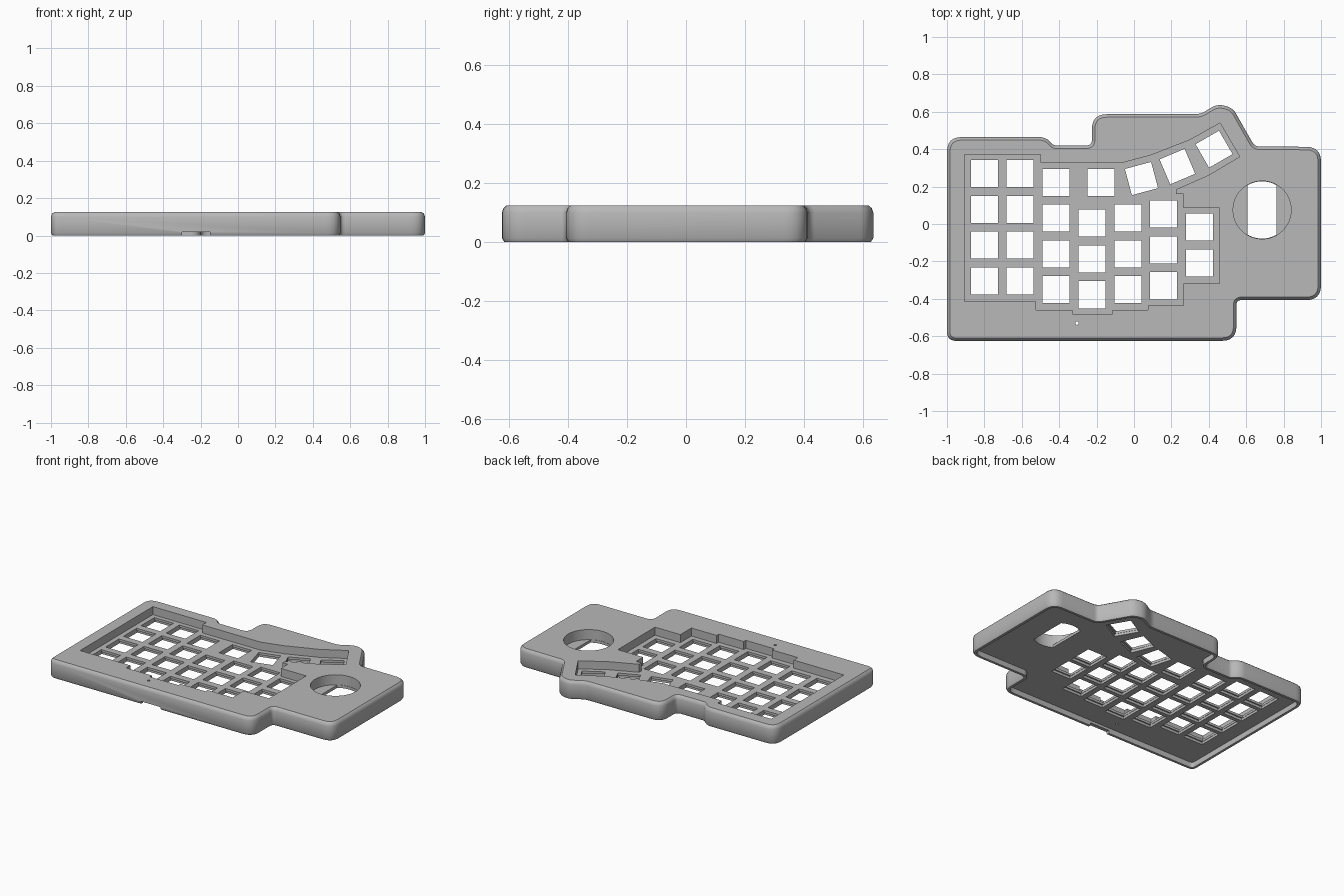
import bpy, bmesh
from math import radians, cos, sin, pi
from mathutils import Vector

cube = bpy.data.objects.get("Cube")
if cube:
    bpy.data.objects.remove(cube, do_unlink=True)

HEIGHT, PLATE_TOP, PLATE_UNDER = 0.125, 0.07, 0.037

grey = bpy.data.materials.new("case grey")
grey.use_nodes = True
colour = (0.48, 0.48, 0.48, 1)
grey.diffuse_color = colour
grey.node_tree.nodes["Principled BSDF"].inputs["Base Color"].default_value = colour


def rounded(corners, steps=6):
    """Round each (x, y, cut) corner of a clockwise outline."""
    pts = []
    for i, (x, y, cut_length) in enumerate(corners):
        p = Vector((x, y))
        a = Vector(corners[i - 1][:2])
        b = Vector(corners[(i + 1) % len(corners)][:2])
        a = p + (a - p).normalized() * cut_length
        b = p + (b - p).normalized() * cut_length
        for k in range(steps + 1):
            t = k / steps
            pts.append(a * (1 - t) ** 2 + p * (2 * t * (1 - t)) + b * t ** 2)
    return pts


def inset(pts, d):
    """Move a clockwise outline inwards by d."""
    out = []
    for i, p in enumerate(pts):
        u = (p - pts[i - 1]).normalized()
        v = (pts[(i + 1) % len(pts)] - p).normalized()
        n, m = Vector((u.y, -u.x)), Vector((v.y, -v.x))
        out.append(p + (n + m) * (d / (1 + n.dot(m))))
    return out


def loft(name, outlines, levels):
    """Stack inset copies of each clockwise outline at (z, inset) levels, capped."""
    bm = bmesh.new()
    for pts in outlines:
        rings = [[bm.verts.new((q.x, q.y, z)) for q in inset(pts, d)] for z, d in levels]
        for lo, hi in zip(rings, rings[1:]):
            for i in range(len(pts)):
                bm.faces.new((lo[i], lo[i - 1], hi[i - 1], hi[i]))
        bm.faces.new(rings[0])
        bm.faces.new(rings[-1][::-1])
    mesh = bpy.data.meshes.new(name)
    bm.to_mesh(mesh)
    bm.free()
    mesh.materials.append(grey)
    ob = bpy.data.objects.new(name, mesh)
    bpy.context.scene.collection.objects.link(ob)
    return ob


def cut(body, name, outlines, z0, z1):
    """Subtract straight prisms, using the first solver that adds the cut faces."""
    cutter = loft(name, outlines, [(z0, 0), (z1, 0)])
    cutter.hide_render = True
    mod = body.modifiers.new(name, "BOOLEAN")
    mod.operation, mod.object = "DIFFERENCE", cutter
    for solver in ("MANIFOLD", "EXACT", "FLOAT"):
        mod.solver = solver
        bpy.context.view_layer.update()
        graph = bpy.context.evaluated_depsgraph_get()
        result = bpy.data.meshes.new_from_object(body.evaluated_get(graph))
        if len(result.polygons) > len(body.data.polygons):
            body.data = result
            break
    body.modifiers.remove(mod)
    bpy.data.objects.remove(cutter, do_unlink=True)


def box(cx, cy, w, h, angle=0):
    c, s = cos(radians(angle)), sin(radians(angle))
    return [Vector((cx + x * w / 2 * c - y * h / 2 * s, cy + x * w / 2 * s + y * h / 2 * c))
            for x, y in ((-1, -1), (-1, 1), (1, 1), (1, -1))]


def disc(cx, cy, r, n=64, half_width=1):
    """Clockwise circle, optionally flattened at the left and right."""
    turns = [-2 * pi * (i + 0.5) / n for i in range(n)]
    return [Vector((cx + max(-half_width, min(half_width, r * cos(t))), cy + r * sin(t)))
            for t in turns]


# Case shell with softened rims
outline = rounded([
    (-1, 0.465, 0.08), (-0.47, 0.465, 0.04), (-0.43, 0.42, 0.015), (-0.225, 0.42, 0.03),
    (-0.225, 0.587, 0.08), (0.355, 0.587, 0.03), (0.45, 0.645, 0.045), (0.53, 0.617, 0.03),
    (0.645, 0.415, 0.025), (1, 0.412, 0.08), (1, -0.407, 0.08), (0.548, -0.407, 0.025),
    (0.548, -0.625, 0.08), (-1, -0.625, 0.05)])
case = loft("keyboard_case", [outline], [
    (0, 0.008), (0.014, 0), (0.1, 0), (0.115, 0.005), (HEIGHT, 0.016)])

# Hollow underside
cut(case, "underside_cavity", [inset(outline, 0.025)], -0.1, PLATE_UNDER)

# Recessed key well
well = [(-0.905, 0.372), (-0.5, 0.372), (-0.5, 0.328), (-0.06, 0.328), (0.09, 0.368),
        (0.3, 0.45), (0.46, 0.54), (0.565, 0.36), (0.4, 0.262), (0.225, 0.185),
        (0.225, 0.16), (0.265, 0.16), (0.265, 0.085), (0.457, 0.085), (0.457, -0.318),
        (0.265, -0.318), (0.265, -0.437), (0.075, -0.437), (0.075, -0.46), (-0.115, -0.46),
        (-0.115, -0.482), (-0.33, -0.482), (-0.33, -0.46), (-0.525, -0.46),
        (-0.525, -0.415), (-0.905, -0.415)]
cut(case, "key_well", [[Vector(p) for p in well]], PLATE_TOP, 0.3)

# Key openings: columns as (x, top y, count), then the fanned thumb keys
PITCH = 0.1915
columns = [(-0.8, 0.27, 4), (-0.61, 0.27, 4), (-0.418, 0.222, 1), (-0.418, 0.032, 3),
           (-0.225, 0.005, 3), (-0.032, 0.032, 3), (0.158, 0.053, 3), (0.35, -0.016, 2)]
keys = [(x, y - PITCH * i, 0) for x, y, n in columns for i in range(n)]
keys += [(-0.176, 0.222, 0), (0.04, 0.243, 15), (0.232, 0.307, 23), (0.428, 0.4, 30)]
cut(case, "key_openings", [box(x, y, 0.145, 0.145, a) for x, y, a in keys], -0.1, 0.2)
cut(case, "clip_recesses", [box(x, y, 0.149, 0.163, a) for x, y, a in keys],
    -0.1, PLATE_TOP - 0.016)

# Round dial recess with a flat-sided through slot
cut(case, "dial_recess", [disc(0.685, 0.075, 0.155)], 0.056, 0.3)
cut(case, "dial_slot", [disc(0.685, 0.075, 0.153, half_width=0.078)], -0.1, 0.2)

# Reset pinhole and the small notch under the front wall
cut(case, "pinhole", [disc(-0.305, -0.53, 0.009, 16)], -0.1, 0.3)
cut(case, "front_notch", [box(-0.225, -0.62, 0.15, 0.08)], -0.1, 0.02)

# Smooth shading with crisp edges
bpy.ops.object.select_all(action="DESELECT")
case.select_set(True)
bpy.context.view_layer.objects.active = case
bpy.ops.object.shade_smooth_by_angle(angle=radians(30))
